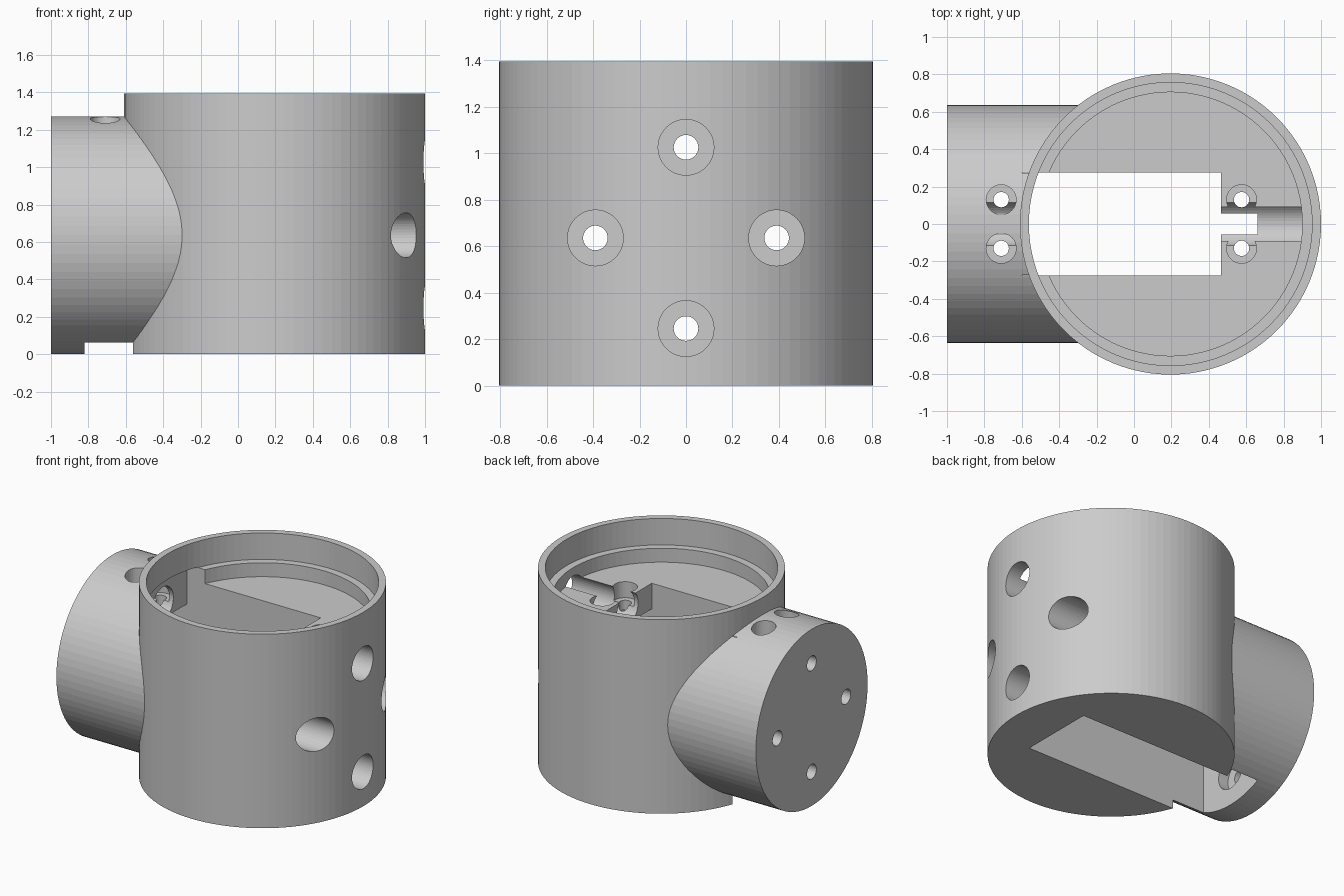
import bpy
import math

cube = bpy.data.objects.get("Cube")
if cube:
    bpy.data.objects.remove(cube, do_unlink=True)

CX = 0.195            # axis of the upright cup
AXIS_Z = 0.636        # height of the sideways barrel axis
BOLT_RING = 0.39      # bolt circle radius


def upright(name, x, y, radius, z0, z1, sides=96):
    bpy.ops.mesh.primitive_cylinder_add(
        vertices=sides, radius=radius, depth=z1 - z0, location=(x, y, (z0 + z1) / 2))
    bpy.context.object.name = name
    return bpy.context.object


def sideways(name, y, z, radius, x0, x1, sides=48):
    bpy.ops.mesh.primitive_cylinder_add(
        vertices=sides, radius=radius, depth=x1 - x0,
        location=((x0 + x1) / 2, y, z), rotation=(0, math.pi / 2, 0))
    bpy.context.object.name = name
    return bpy.context.object


def box(name, x0, x1, half_y, z0, z1):
    bpy.ops.mesh.primitive_cube_add(size=1, location=((x0 + x1) / 2, 0, (z0 + z1) / 2))
    ob = bpy.context.object
    ob.name = name
    ob.scale = (x1 - x0, half_y * 2, z1 - z0)
    return ob


def combine(target, tool, operation):
    mod = target.modifiers.new(operation.title(), "BOOLEAN")
    mod.operation = operation
    mod.solver = "EXACT"
    mod.object = tool
    bpy.ops.object.select_all(action="DESELECT")
    target.select_set(True)
    bpy.context.view_layer.objects.active = target
    bpy.ops.object.modifier_apply(modifier=mod.name)
    bpy.data.objects.remove(tool, do_unlink=True)


# Cup and side barrel joined into one housing
housing = upright("joint_housing", CX, 0, 0.805, 0, 1.395)
combine(housing, sideways("side_barrel", 0, AXIS_Z, 0.6355, -1, 0.15, 80), "UNION")

cutters = [
    # Stepped recess in the cup's top
    upright("rim_recess", CX, 0, 0.757, 1.205, 1.6),
    upright("floor_recess", CX, 0, 0.705, 1.105, 1.4),
    # Motor pocket: wide below the mounting shelves, narrower between them
    box("lower_pocket", -0.82, 0.66, 0.275, -0.2, 0.92),
    box("upper_pocket", -0.598, 0.465, 0.275, 0.8, 1.21),
]

# Tool tunnels from the right wall, with bolt holes through the barrel's end
for i in range(4):
    a = i * math.pi / 2
    y, z = BOLT_RING * math.cos(a), AXIS_Z + BOLT_RING * math.sin(a)
    cutters.append(sideways("tool_tunnel", y, z, 0.12, -0.9, 1.2))
    cutters.append(sideways("bolt_hole", y, z, 0.053, -1.2, -0.8, 32))

# Counterbored motor screws in both shelves
for x in (-0.71, 0.575):
    for y in (-0.13, 0.13):
        cutters.append(upright("screw_counterbore", x, y, 0.08, 0.99, 1.5, 32))
        cutters.append(upright("screw_hole", x, y, 0.041, 0.85, 1.1, 24))

for cutter in cutters:
    combine(housing, cutter, "DIFFERENCE")

# Single grey plastic
grey = bpy.data.materials.new("grey_plastic")
grey.use_nodes = True
colour = (0.6, 0.6, 0.6, 1)
grey.diffuse_color = colour
grey.node_tree.nodes["Principled BSDF"].inputs["Base Color"].default_value = colour
housing.data.materials.clear()
housing.data.materials.append(grey)
for face in housing.data.polygons:
    face.material_index = 0
    face.use_smooth = False
